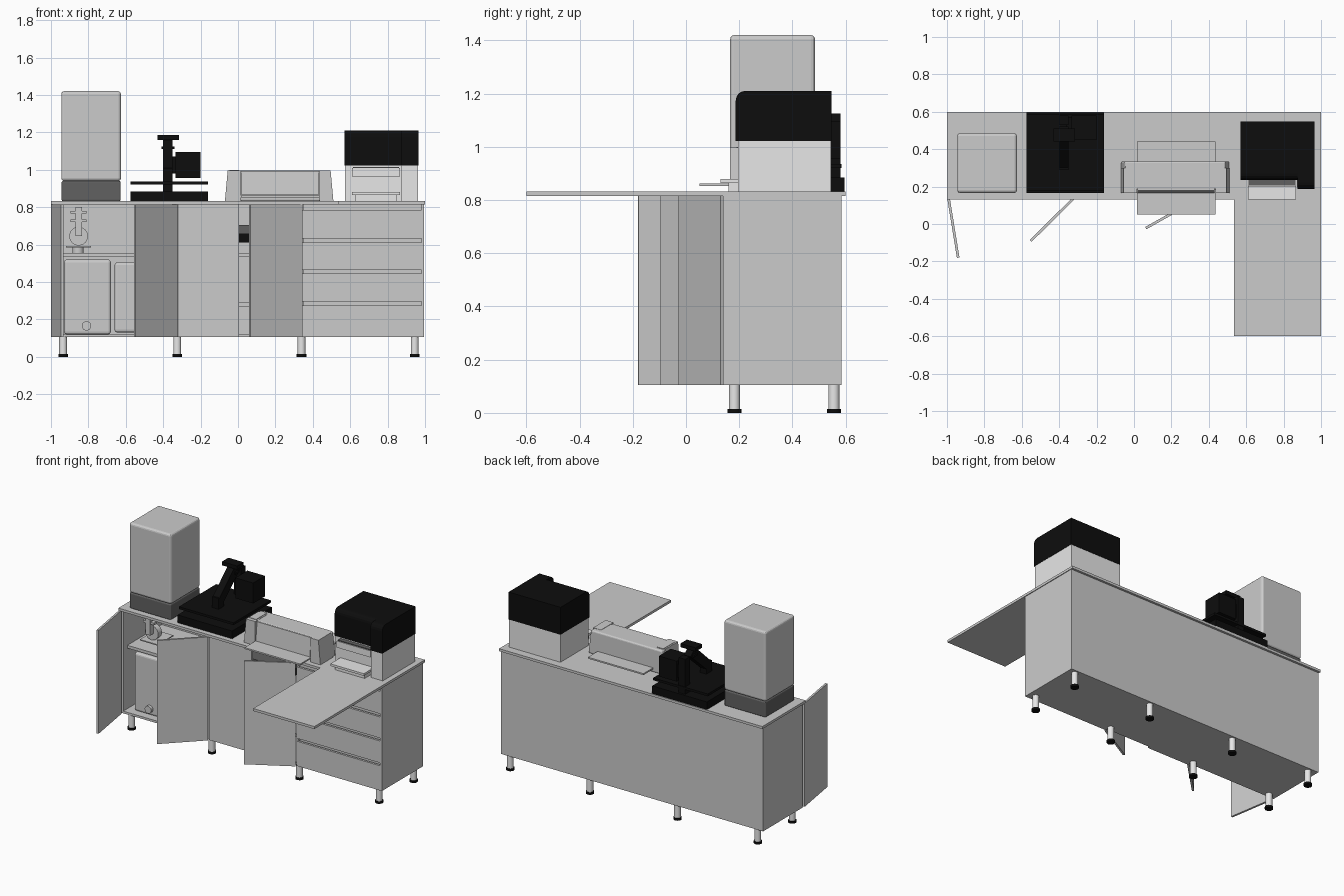
import bpy, bmesh, math
from mathutils import Vector

cube = bpy.data.objects.get("Cube")
if cube:
    bpy.data.objects.remove(cube, do_unlink=True)


def material(name, v):
    m = bpy.data.materials.new(name)
    m.use_nodes = True
    m.diffuse_color = (v, v, v, 1)
    m.node_tree.nodes["Principled BSDF"].inputs["Base Color"].default_value = (v, v, v, 1)
    return m


GREY = material("light_grey", 0.6)
WHITE = material("white", 0.82)
DARK = material("dark_grey", 0.12)
BLACK = material("black", 0.004)


def finish(name, bm, mat, bevel=0):
    bmesh.ops.recalc_face_normals(bm, faces=bm.faces)
    me = bpy.data.meshes.new(name)
    bm.to_mesh(me)
    bm.free()
    me.materials.append(mat)
    ob = bpy.data.objects.new(name, me)
    bpy.context.collection.objects.link(ob)
    if bevel:
        b = ob.modifiers.new("Bevel", "BEVEL")
        b.width = bevel
        b.segments = 3
    return ob


def box(name, x, y, z, mat=GREY, bevel=0):
    """Box from (min, max) ranges."""
    bm = bmesh.new()
    bmesh.ops.create_cube(bm, size=1)
    for v in bm.verts:
        v.co = [r[0] if c < 0 else r[1] for r, c in zip((x, y, z), v.co)]
    return finish(name, bm, mat, bevel)


def prism(name, pts, axis, lo, hi, mat=GREY, bevel=0):
    """Profile extruded along x (points are y, z) or y (points are x, z)."""
    bm = bmesh.new()
    place = (lambda p, d: (d, *p)) if axis == "x" else (lambda p, d: (p[0], d, p[1]))
    face = bm.faces.new([bm.verts.new(place(p, lo)) for p in pts])
    ext = bmesh.ops.extrude_face_region(bm, geom=[face])["geom"]
    move = Vector((hi - lo, 0, 0) if axis == "x" else (0, hi - lo, 0))
    bmesh.ops.translate(bm, vec=move, verts=[g for g in ext if isinstance(g, bmesh.types.BMVert)])
    return finish(name, bm, mat, bevel)


def cylinder(name, centre, r, depth, mat=GREY, rot=(0, 0, 0)):
    bpy.ops.mesh.primitive_cylinder_add(vertices=24, radius=r, depth=depth, location=centre, rotation=rot)
    ob = bpy.context.object
    ob.name = name
    ob.data.materials.append(mat)
    bpy.ops.object.shade_smooth_by_angle()
    return ob


def door(name, hinge, end, t=0.014):
    """Swung door panel between two plan points."""
    h, e = Vector(hinge), Vector(end)
    d = e - h
    ob = box(name, (0, d.length), (-t / 2, t / 2), (0.105, 0.815))
    ob.location = (h.x, h.y, 0)
    ob.rotation_euler.z = math.atan2(d.y, d.x)
    return ob


# Cabinet carcass
Z = (0.105, 0.815)
box("countertop", (-1, 1), (0.13, 0.6), (0.815, 0.832))
box("side_table", (0.535, 1), (-0.6, 0.13), (0.815, 0.832))
box("cabinet_floor", (-0.99, 0.995), (0.155, 0.575), (0.105, 0.12))
box("cabinet_back", (-0.98, 0.98), (0.572, 0.585), Z)
for name, x in (("left_side", 0.98), ("right_side", -0.995), ("left_divider", 0.335), ("right_divider", -0.335)):
    box(name, (x, x + 0.015), (0.14 if x > 0.5 else 0.155, 0.585), Z)
box("right_shelf", (-0.98, -0.335), (0.2, 0.572), (0.535, 0.555))
for z in (0.27, 0.535):
    box("middle_shelf", (-0.32, 0.335), (0.2, 0.572), (z, z + 0.02))

# Doors and drawers
door("outer_door", (-0.992, 0.14), (-0.94, -0.18))
door("second_door", (-0.325, 0.135), (-0.552, -0.09))
box("closed_door", (-0.32, 0.005), (0.14, 0.155), Z)
door("middle_door", (0.342, 0.135), (0.063, -0.022))
box("drawer_recess", (0.35, 0.98), (0.175, 0.19), (0.12, 0.815))
for lo, hi in ((0.105, 0.275), (0.295, 0.445), (0.465, 0.61), (0.632, 0.785)):
    box("drawer_front", (0.345, 0.985), (0.14, 0.155), (lo, hi))
    box("drawer_lip", (0.35, 0.98), (0.155, 0.175), (hi - 0.03, hi - 0.015))

# Legs
for x in (-0.935, -0.325, 0.34, 0.945):
    for y in (0.182, 0.556):
        cylinder("leg", (x, y, 0.06), 0.021, 0.09, WHITE)
        cylinder("foot", (x, y, 0.0075), 0.026, 0.015, BLACK)

# Things stored inside the cabinet
box("storage_canister", (-0.93, -0.68), (0.2, 0.5), (0.12, 0.52), GREY, 0.015)
cylinder("canister_knob", (-0.81, 0.195, 0.165), 0.025, 0.03, GREY, (math.pi / 2, 0, 0))
box("second_canister", (-0.66, -0.42), (0.22, 0.5), (0.13, 0.505), GREY, 0.015)
box("tool_base", (-0.92, -0.785), (0.25, 0.42), (0.585, 0.592))
cylinder("tool_foot", (-0.855, 0.335, 0.57), 0.03, 0.03)
cylinder("tool_wheel", (-0.852, 0.3, 0.645), 0.05, 0.04, GREY, (math.pi / 2, 0, 0))
box("tool_post", (-0.87, -0.835), (0.24, 0.275), (0.645, 0.8))
for z in (0.72, 0.765):
    box("tool_crossbar", (-0.895, -0.81), (0.245, 0.27), (z, z + 0.015))
box("stored_tray", (-0.15, 0.2), (0.22, 0.5), (0.61, 0.66), BLACK)
box("stored_tray_lid", (-0.15, 0.2), (0.22, 0.5), (0.66, 0.705), DARK)

# Tall appliance
box("tall_unit_base", (-0.943, -0.628), (0.168, 0.483), (0.832, 0.94), DARK, 0.008)
box("tall_unit_body", (-0.945, -0.626), (0.166, 0.485), (0.94, 1.42), GREY, 0.015)

# Black press with leaning arm
box("press_base", (-0.575, -0.16), (0.165, 0.595), (0.832, 0.885), BLACK)
box("press_core", (-0.4, -0.35), (0.28, 0.56), (0.885, 0.92), BLACK)
box("press_plate", (-0.575, -0.16), (0.18, 0.585), (0.92, 0.936), BLACK)
box("press_post", (-0.4, -0.35), (0.29, 0.35), (0.936, 1.01), BLACK)
prism("press_arm", [(0.29, 1.0), (0.35, 0.97), (0.52, 1.12), (0.47, 1.165)], "x", -0.4, -0.35, BLACK)
box("press_cap", (-0.43, -0.315), (0.44, 0.51), (1.16, 1.185), BLACK)
box("press_cross_pin", (-0.41, -0.34), (0.46, 0.5), (1.11, 1.125), BLACK)
box("press_rear_column", (-0.4, -0.35), (0.53, 0.58), (0.885, 1.125), BLACK)
box("press_motor", (-0.335, -0.2), (0.45, 0.58), (0.955, 1.095), BLACK)
box("press_motor_bracket", (-0.36, -0.33), (0.5, 0.57), (0.98, 1.07), BLACK)

# Sheet feeder: sloping body, raised cheeks, feed trays
prism("feeder_body", [(-0.07, 0.832), (0.51, 0.832), (0.49, 0.995), (-0.05, 0.995)], "y", 0.185, 0.335, GREY, 0.01)
for name, pts in (("feeder_right_cheek", [(-0.07, 0.832), (0.015, 0.832), (0.015, 0.997), (-0.055, 0.997)]),
                  ("feeder_left_cheek", [(0.51, 0.832), (0.435, 0.832), (0.435, 0.997), (0.495, 0.997)])):
    prism(name, pts, "y", 0.165, 0.3)
prism("feeder_panel", [(0.165, 0.865), (0.2, 0.865), (0.2, 0.993), (0.178, 0.993)], "x", 0.02, 0.43)
box("feeder_front_tray", (0.015, 0.437), (0.05, 0.2), (0.853, 0.863))
box("feeder_rear_tray", (0.015, 0.437), (0.32, 0.44), (0.853, 0.863))
box("feeder_control_plate", (-0.045, 0.005), (0.19, 0.31), (0.995, 1.0))

# Dispenser: light base with black hood and tray
box("dispenser_base", (0.572, 0.963), (0.24, 0.545), (0.832, 1.025), WHITE)
box("dispenser_column", (0.872, 0.963), (0.195, 0.24), (0.832, 1.025), WHITE)
hood = [(0.0, 1.022), (0.547, 1.022), (0.547, 1.21)]
for name, x, y in (("dispenser_hood", (0.57, 0.875), 0.235), ("dispenser_hood_column", (0.875, 0.965), 0.187)):
    arc = [(y + 0.035 - 0.035 * math.sin(a), 1.175 + 0.035 * math.cos(a))
           for a in [i * math.pi / 8 for i in range(5)]]
    prism(name, [(y, 1.022)] + hood[1:] + arc, "x", *x, BLACK)
box("dispenser_spout", (0.61, 0.865), (0.2, 0.24), (0.965, 1.01), WHITE)
box("dispenser_grille", (0.615, 0.86), (0.205, 0.235), (1.01, 1.016), DARK)
box("dispenser_tray", (0.61, 0.865), (0.13, 0.24), (0.865, 0.88), WHITE)
box("dispenser_tray_stand", (0.625, 0.85), (0.16, 0.24), (0.832, 0.865), WHITE)
